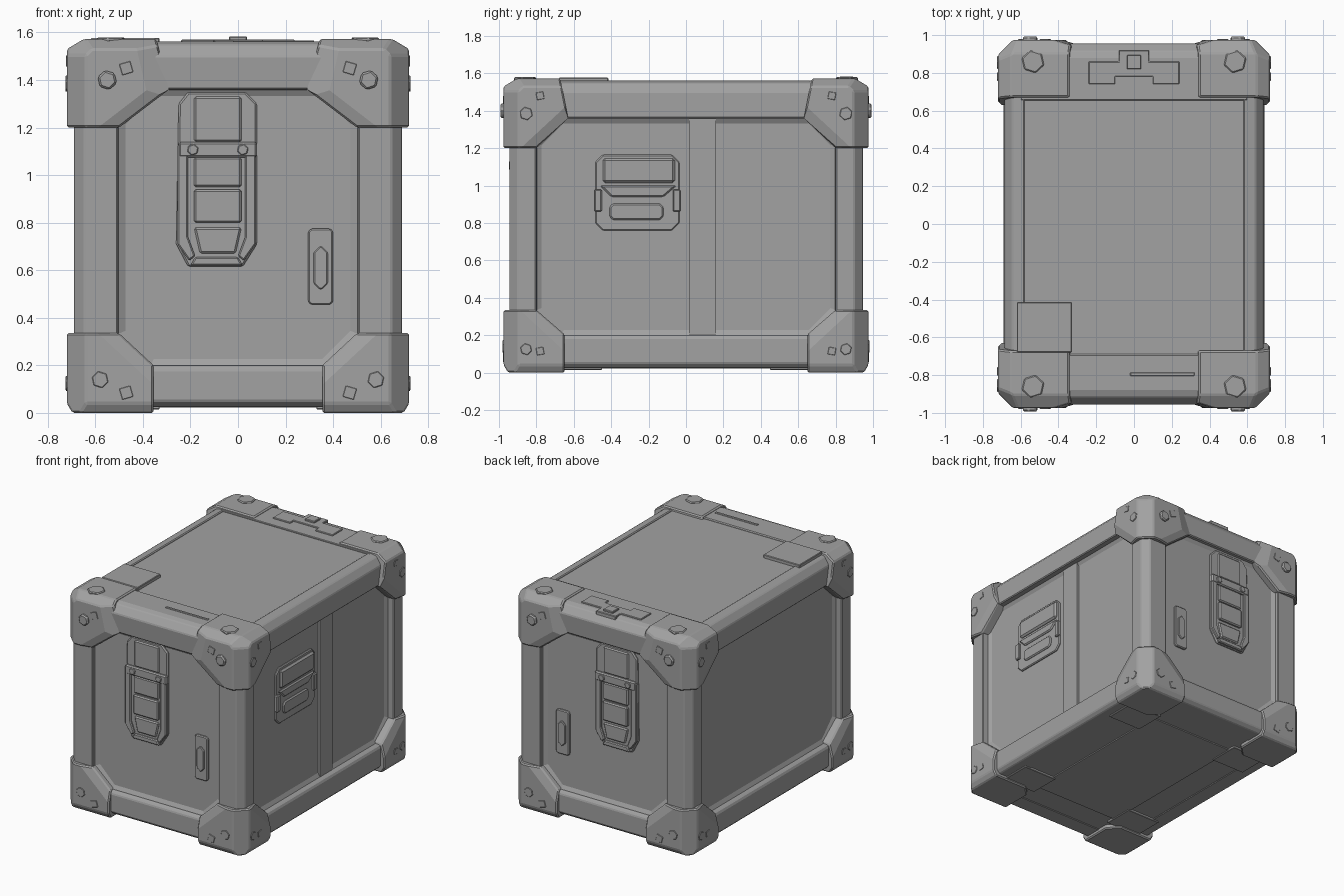
import bpy, bmesh, math
from mathutils import Vector

cube = bpy.data.objects.get("Cube")
if cube:
    bpy.data.objects.remove(cube, do_unlink=True)

grey = bpy.data.materials.new("mid grey")
grey.use_nodes = True
COLOUR = (0.36, 0.36, 0.36, 1)
grey.diffuse_color = COLOUR
grey.node_tree.nodes["Principled BSDF"].inputs["Base Color"].default_value = COLOUR


def finish(name, bm, bevel=0.0, mirror=""):
    """Turn a bmesh into an object with optional bevel and mirror axes."""
    mesh = bpy.data.meshes.new(name)
    bm.to_mesh(mesh)
    bm.free()
    mesh.materials.append(grey)
    ob = bpy.data.objects.new(name, mesh)
    bpy.context.collection.objects.link(ob)
    if bevel:
        m = ob.modifiers.new("Bevel", "BEVEL")
        m.width, m.segments, m.limit_method = bevel, 1, "ANGLE"
    if mirror:
        m = ob.modifiers.new("Mirror", "MIRROR")
        m.use_axis = ["x" in mirror, "y" in mirror, "z" in mirror]
        m.use_mirror_merge = False


def place(axis, u, v, d):
    return {"x": (d, u, v), "y": (u, d, v), "z": (u, v, d)}[axis]


def prism(name, pts, axis, d0, d1, bevel=0.0, mirror=""):
    """Extrude an outline along an axis from d0 to d1."""
    bm = bmesh.new()
    ends = [[bm.verts.new(place(axis, u, v, d)) for u, v in pts] for d in (d0, d1)]
    n = len(pts)
    for ring in ends:
        bm.faces.new(ring)
    for i in range(n):
        j = (i + 1) % n
        bm.faces.new((ends[0][i], ends[0][j], ends[1][j], ends[1][i]))
    bmesh.ops.recalc_face_normals(bm, faces=bm.faces[:])
    finish(name, bm, bevel, mirror)


def octagon(u0, u1, v0, v1, c):
    return [(u0 + c, v0), (u1 - c, v0), (u1, v0 + c), (u1, v1 - c),
            (u1 - c, v1), (u0 + c, v1), (u0, v1 - c), (u0, v0 + c)]


def rect(u0, u1, v0, v1):
    return [(u0, v0), (u1, v0), (u1, v1), (u0, v1)]


def disc(u, v, r, sides=6, turn=0.3):
    return [(u + r * math.cos(turn + math.tau * i / sides),
             v + r * math.sin(turn + math.tau * i / sides)) for i in range(sides)]


def panel(name, pts, axis, d, mirror):
    """Octagonal wall panel with a sloped lip around a sunken face."""
    bm = bmesh.new()
    face = bm.faces.new([bm.verts.new(place(axis, u, v, d)) for u, v in pts])
    face.normal_update()
    if face.normal.dot(Vector(place(axis, 0, 0, d))) < 0:
        face.normal_flip()
    bmesh.ops.inset_region(bm, faces=[face], use_boundary=True, thickness=0.04, depth=-0.02)
    finish(name, bm, 0, mirror)


def corner(name, x0, y0, z0, z1, cuts):
    """Chamfered corner block: a box trimmed by planes, mirrored to four corners."""
    bm = bmesh.new()
    lo, hi = Vector((x0, y0, z0)), Vector((0.72, 0.975, z1))
    bmesh.ops.create_cube(bm, size=1)
    for v in bm.verts:
        v.co = [hi[i] if v.co[i] > 0 else lo[i] for i in range(3)]
    for co, no in cuts:
        r = bmesh.ops.bisect_plane(bm, geom=bm.verts[:] + bm.edges[:] + bm.faces[:],
                                   plane_co=co, plane_no=no, clear_outer=True)
        edges = [e for e in r["geom_cut"] if isinstance(e, bmesh.types.BMEdge)]
        bmesh.ops.holes_fill(bm, edges=edges, sides=0)
    bmesh.ops.recalc_face_normals(bm, faces=bm.faces[:])
    finish(name, bm, 0.008, "xy")


# Main body
prism("body_core", rect(-0.62, 0.62, -0.88, 0.88), "z", 0.03, 1.38)
prism("lid_panel", rect(-0.6, 0.6, -0.75, 0.75), "z", 1.3, 1.553)
panel("end_panel", octagon(-0.51, 0.51, 0.19, 1.37, 0.14), "y", -0.925, "y")
panel("side_panel", octagon(-0.81, 0.81, 0.19, 1.37, 0.14), "x", 0.652, "x")

# Corner posts
prism("corner_post", [(0.5, 0.86), (0.505, 0.945), (0.645, 0.945), (0.69, 0.9),
                      (0.69, 0.8), (0.61, 0.795)], "z", 0.3, 1.24, 0.006, "xy")

# Horizontal beams along the ends and sides
prism("end_top_beam", [(0.87, 1.355), (0.945, 1.36), (0.955, 1.5), (0.915, 1.55),
                       (0.88, 1.562), (0.69, 1.562), (0.68, 1.5)],
      "x", -0.45, 0.45, 0.006, "y")
prism("end_bottom_beam", [(0.86, 0.2), (0.935, 0.2), (0.95, 0.18), (0.95, 0.05),
                          (0.92, 0.025), (0.8, 0.025)], "x", -0.45, 0.45, 0.006, "y")
prism("side_top_beam", [(0.61, 1.355), (0.685, 1.36), (0.685, 1.5), (0.645, 1.55),
                        (0.58, 1.562), (0.57, 1.5)], "y", -0.75, 0.75, 0.006, "x")
prism("side_bottom_beam", [(0.61, 0.2), (0.68, 0.2), (0.69, 0.18), (0.69, 0.05),
                           (0.665, 0.025), (0.55, 0.025)], "y", -0.75, 0.75, 0.006, "x")
prism("back_lid_band", rect(-0.6, 0.6, 0.655, 0.75), "z", 1.5, 1.562, 0.004)

# Armoured corner blocks, with sloped faces along their inner diagonals
upright = ((0.68, 0.935, 0), (1, 1, 0))
corner("bottom_corner", 0.355, 0.65, 0, 0.335, [
    upright,
    ((0.5, 0, 0.335), (-0.13, 0, 0.14)),
    ((0, 0.8, 0.335), (0, -0.13, 0.15)),
    ((0.53, 0.975, 0.28), (-0.25, 1, 0.27)),
    ((0.72, 0.83, 0.28), (1, -0.25, 0.27)),
    ((0.72, 0, 0.04), (1, 0, -0.6)),
    ((0, 0.975, 0.04), (0, 1, -0.6)),
    ((0.4, 0.68, 0), (-1, -1, 0))])
corner("top_corner", 0.29, 0.63, 1.2, 1.572, [
    upright,
    ((0.5, 0, 1.2), (-0.16, 0, -0.21)),
    ((0, 0.8, 1.2), (0, -0.16, -0.17)),
    ((0.29, 0, 1.36), (-0.2, 0, 0.05)),
    ((0, 0.63, 1.36), (0, -0.2, 0.04)),
    ((0.55, 0.975, 1.23), (-0.2, 1, -0.26)),
    ((0.72, 0.83, 1.25), (1, -0.25, -0.27)),
    ((0.4, 0.975, 1.42), (-0.3, 1, 0.07)),
    ((0.72, 0, 1.53), (0.6, 0, 1)),
    ((0, 0.975, 1.53), (0, 0.6, 1)),
    ((0.69, 0.93, 1.5), (1, 1, 1))])

# Bolts and small square studs, nearly flush except on the upper ends
prism("top_end_bolt", disc(0.55, 1.4, 0.042), "y", 0.95, 0.993, 0.008, "xy")
prism("bottom_end_bolt", disc(0.58, 0.14, 0.036), "y", 0.95, 0.98, 0.003, "xy")
prism("top_side_bolt", disc(0.855, 1.385, 0.036), "x", 0.7, 0.726, 0.003, "xy")
prism("bottom_side_bolt", disc(0.855, 0.125, 0.032), "x", 0.7, 0.725, 0.003, "xy")
prism("top_bolt", disc(0.535, 0.86, 0.062), "z", 1.56, 1.58, 0.006, "xy")
for label, z in (("top", 1.45), ("bottom", 0.085)):
    prism(label + "_end_stud", disc(0.47, z, 0.034, 4, 0.5), "y", 0.95, 0.979, 0.002, "xy")
    prism(label + "_side_stud", disc(0.78, z + 0.03, 0.028, 4, 0.6), "x", 0.7, 0.724, 0.002, "xy")

# End latch: raised rim, bed and hinged strap
rim = [(-0.21, 0.615), (0.02, 0.615), (0.08, 0.71), (0.08, 1.3), (0.03, 1.35),
       (-0.21, 1.35), (-0.25, 1.3), (-0.26, 0.71)]
prism("latch_bed", rim, "y", -0.92, -0.87, 0.008, "y")
for x, s in ((-0.255, 1), (0.075, -1)):
    prism("latch_side_rim", [(x, 0.71), (x + s * 0.05, 0.64), (x + s * 0.075, 0.66),
                             (x + s * 0.045, 0.74), (x + s * 0.045, 1.13), (x, 1.13)],
          "y", -0.935, -0.89, 0.006, "y")
prism("latch_foot", [(-0.2, 0.62), (0.02, 0.62), (0.0, 0.655), (-0.18, 0.655)],
      "y", -0.935, -0.89, 0.006, "y")
for z0, z1, depth in ((1.14, 1.33, 0.928), (0.95, 1.075, 0.933), (0.8, 0.94, 0.94)):
    prism("latch_strap", rect(-0.185, 0.015, z0, z1), "y", -depth, -0.89, 0.008, "y")
prism("latch_lip", [(-0.16, 0.67), (-0.01, 0.67), (0.015, 0.78), (-0.185, 0.78)],
      "y", -0.93, -0.89, 0.008, "y")
prism("latch_hinge", rect(-0.25, 0.08, 1.075, 1.14), "y", -0.938, -0.89, 0.008, "y")
for x in (-0.19, 0.02):
    prism("latch_knuckle", disc(x, 1.107, 0.025), "y", -0.946, -0.92, 0.004, "y")

# Small grip plate on each end
prism("grip_plate", octagon(0.295, 0.4, 0.455, 0.775, 0.012), "y", -0.922, -0.87, 0.006, "y")
prism("grip_bar", octagon(0.318, 0.378, 0.52, 0.7, 0.025), "y", -0.932, -0.9, 0.006, "y")

# Side strip and side handle on one flank only
prism("side_strip", rect(0.015, 0.16, 0.19, 1.37), "x", 0.61, 0.648)
prism("handle_bed", octagon(-0.485, -0.035, 0.76, 1.165, 0.04), "x", 0.61, 0.644, 0.006)
prism("handle_cover", rect(-0.445, -0.06, 1.015, 1.145), "x", 0.63, 0.66, 0.012)
prism("handle_bar", [(-0.46, 1.0), (-0.4, 0.94), (-0.12, 0.94), (-0.05, 1.0)],
      "x", 0.63, 0.655, 0.008)
prism("handle_pull", octagon(-0.41, -0.12, 0.815, 0.905, 0.02), "x", 0.63, 0.655, 0.008)
for y in (-0.47, -0.05):
    prism("handle_hinge", rect(y - 0.02, y + 0.02, 0.86, 0.98), "x", 0.63, 0.66, 0.006)

# Lid fittings: corner pad, back clasp and shallow rib
prism("lid_pad", rect(-0.62, -0.33, -0.68, -0.415), "z", 1.54, 1.577, 0.004)
prism("clasp_base", [(-0.24, 0.74), (-0.1, 0.74), (-0.1, 0.78), (0.1, 0.78), (0.1, 0.74),
                     (0.24, 0.74), (0.24, 0.86), (0.08, 0.86), (0.08, 0.92), (-0.08, 0.92),
                     (-0.08, 0.86), (-0.24, 0.86)], "z", 1.54, 1.57, 0.004)
prism("clasp_button", rect(-0.038, 0.038, 0.82, 0.895), "z", 1.55, 1.583, 0.004)
prism("front_lid_rib", rect(-0.02, 0.32, -0.805, -0.785), "z", 1.55, 1.567, 0.003)

# Underside plates
prism("base_pad", rect(-0.35, 0.35, -0.62, 0.62), "z", 0.022, 0.04)
prism("foot_pad", rect(0.33, 0.6, 0.45, 0.68), "z", 0.015, 0.04, 0.003, "xy")
